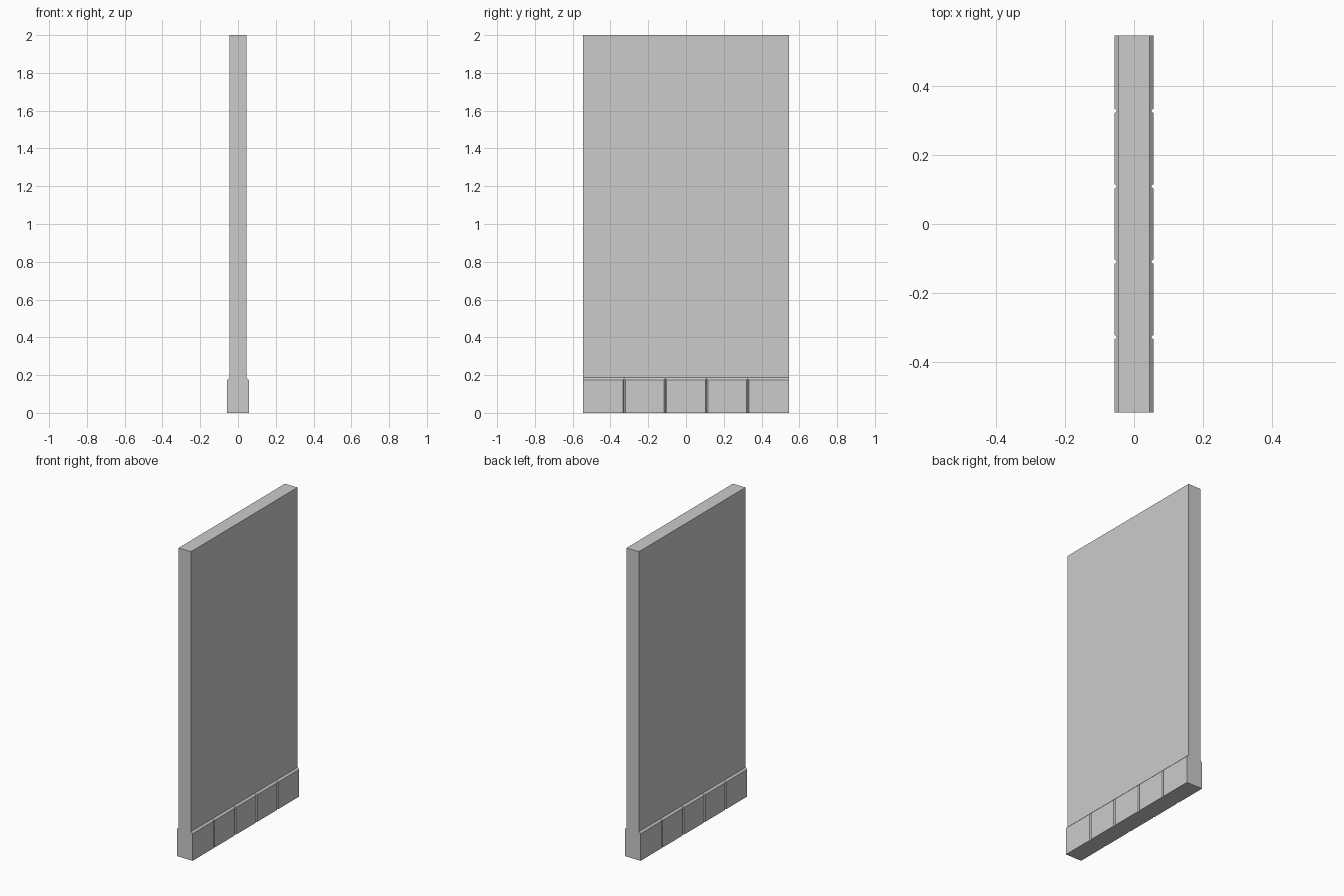
import bpy, bmesh

if "Cube" in bpy.data.objects:
    bpy.data.objects.remove(bpy.data.objects["Cube"])

HALF_T, HALF_L, HEIGHT = 0.045, 0.545, 2.0    # wall panel
OUT, TOP = 0.057, 0.187                       # skirting face and top
GROOVE_W, GROOVE_D = 0.007, 0.008             # groove half width, depth
TILES = 5


def make_object(name, bm):
    bmesh.ops.recalc_face_normals(bm, faces=bm.faces)
    mesh = bpy.data.meshes.new(name)
    bm.to_mesh(mesh)
    bm.free()
    obj = bpy.data.objects.new(name, mesh)
    bpy.context.collection.objects.link(obj)
    return obj


# Wall panel
bm = bmesh.new()
bmesh.ops.create_cube(bm, size=1)
for v in bm.verts:
    v.co.x *= 2 * HALF_T
    v.co.y *= 2 * HALF_L
    v.co.z = (v.co.z + 0.5) * HEIGHT
make_object("wall_panel", bm)

# Skirting: chamfered profile lofted along y, pinched inward at each V groove
stations = [(-HALF_L, 0)]
for i in range(1, TILES):
    y = -HALF_L + 2 * HALF_L * i / TILES
    stations += [(y - GROOVE_W, 0), (y, GROOVE_D), (y + GROOVE_W, 0)]
stations.append((HALF_L, 0))

bm = bmesh.new()
rings = []
for y, depth in stations:
    x = OUT - depth
    profile = [(HALF_T, 0), (x, 0), (x, TOP - (x - HALF_T)), (HALF_T, TOP)]
    rings.append([bm.verts.new((px, y, pz)) for px, pz in profile])
for a, b in zip(rings, rings[1:]):
    for k in range(4):
        n = (k + 1) % 4
        bm.faces.new((a[k], a[n], b[n], b[k]))
bm.faces.new(rings[0])
bm.faces.new(rings[-1])
skirting = make_object("skirting_tiles", bm)

# Same skirting on the opposite side of the wall
mirror = skirting.modifiers.new("mirror", 'MIRROR')
mirror.use_axis = (True, False, False)
mirror.use_mirror_merge = False
